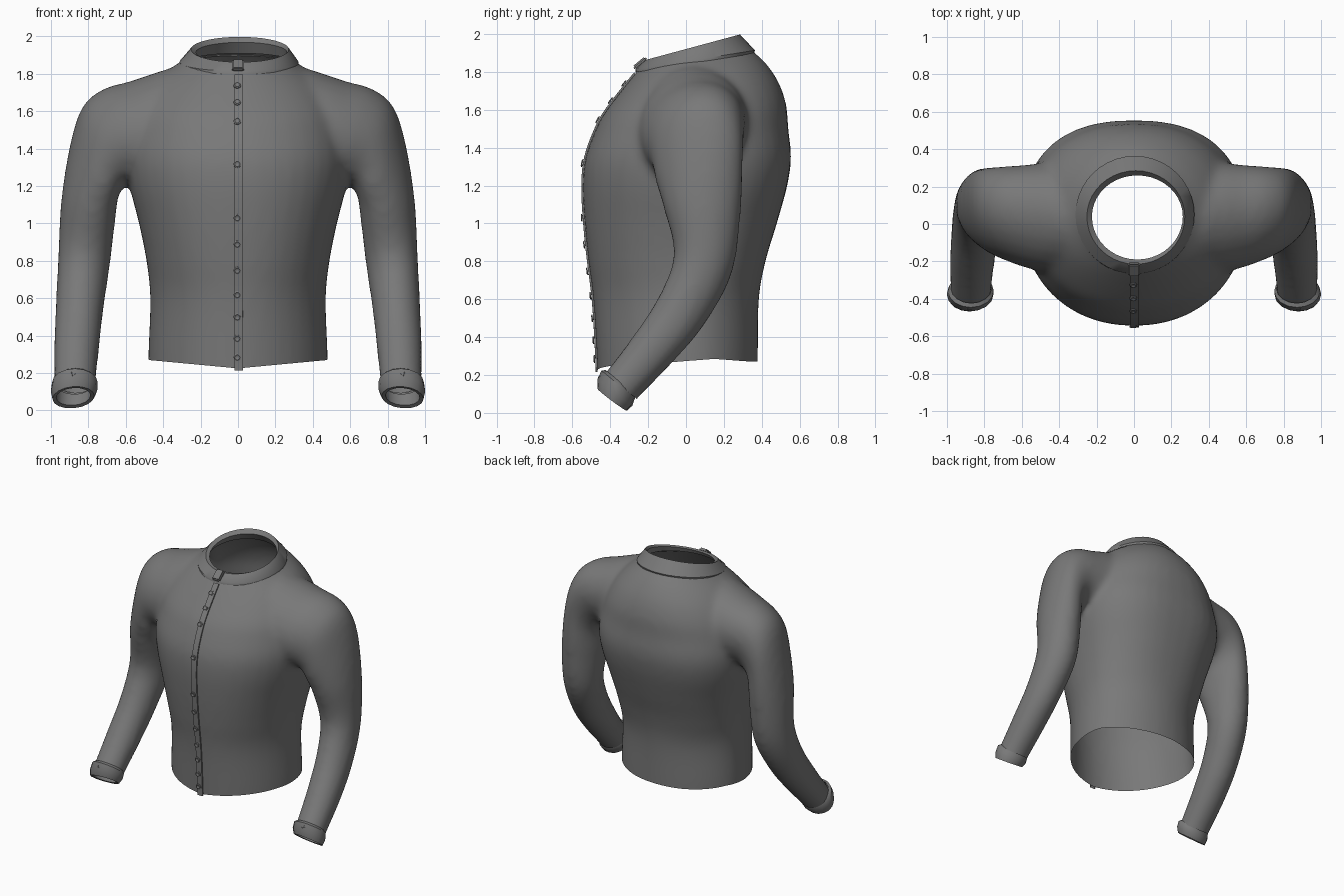
import bpy, bmesh, math
from mathutils import Vector, Matrix
from mathutils.bvhtree import BVHTree

if "Cube" in bpy.data.objects:
    bpy.data.objects.remove(bpy.data.objects["Cube"])

# Dark grey cloth
cloth = bpy.data.materials.new("dark_cloth")
cloth.diffuse_color = (.19, .19, .19, 1)
cloth.use_nodes = True
cloth.node_tree.nodes["Principled BSDF"].inputs["Base Color"].default_value = cloth.diffuse_color


def make_object(name, bm, angle=40):
    bmesh.ops.recalc_face_normals(bm, faces=bm.faces)
    me = bpy.data.meshes.new(name)
    bm.to_mesh(me)
    me.materials.append(cloth)
    ob = bpy.data.objects.new(name, me)
    bpy.context.collection.objects.link(ob)
    bpy.ops.object.select_all(action='DESELECT')
    ob.select_set(True)
    bpy.context.view_layer.objects.active = ob
    bpy.ops.object.shade_smooth_by_angle(angle=math.radians(angle))
    return ob


def smooth_rings(rings, steps=5):
    """Catmull-Rom interpolation between rings."""
    R = [[Vector(p) for p in r] for r in rings]
    out = []
    for i in range(len(R) - 1):
        a, b, c, d = R[max(i - 1, 0)], R[i], R[i + 1], R[min(i + 2, len(R) - 1)]
        for k in range(steps):
            t = k / steps
            out.append([(2 * q + (r - p) * t + (2 * p - 5 * q + 4 * r - s) * t * t
                         + (3 * q - p - 3 * r + s) * t ** 3) / 2 for p, q, r, s in zip(a, b, c, d)])
    return out + [R[-1]]


def loft(bm, rings, cap=False, closed=True):
    """Skin a list of point rings with quads."""
    vs = [[bm.verts.new(p) for p in r] for r in rings]
    n = len(vs[0])
    for a, b in zip(vs, vs[1:]):
        for i in range(n if closed else n - 1):
            j = (i + 1) % n
            bm.faces.new((a[i], a[j], b[j], b[i]))
    if cap:
        bm.faces.new(vs[0][::-1])
        bm.faces.new(vs[-1])


def body_ring(z, w, yf, yb, tilt=0, pf=2.0, pb=2.0, y0=0.02, n=40, cx=0):
    """Egg-shaped horizontal ring with front and back squareness and a tilted plane."""
    pts = []
    for i in range(n):
        t = 2 * math.pi * i / n
        c, s = math.cos(t), math.sin(t)
        e = 2 / (pb if s > 0 else pf)
        x = w * math.copysign(abs(c) ** e, c)
        y = y0 + ((yb - y0) if s > 0 else (yf - y0)) * abs(s) ** e
        pts.append((cx + x, y, z + tilt * (y - 0.05)))
    return pts


def arm_ring(side, c, u, v, n=24):
    """Ring round centre c; u = outward half axis (x,z,y), v = backward half axis (y,z)."""
    pts = []
    uy = u[2] if len(u) > 2 else 0
    for i in range(n):
        a, b = math.cos(2 * math.pi * i / n), math.sin(2 * math.pi * i / n)
        pts.append((side * (c[0] + a * u[0]), c[1] + a * uy + b * v[0], c[2] + a * u[1] + b * v[1]))
    return pts


# Torso and sleeve volumes, to be fused into one cloth surface
TORSO = [(.10, .48, -.46, .38, 0), (.30, .48, -.47, .38, 0), (.60, .47, -.49, .385, 0),
         (.80, .49, -.515, .42, 0, 2.1, 2.2), (1.0, .53, -.535, .48, 0, 2.15, 2.3),
         (1.2, .58, -.545, .535, 0, 2.15, 2.4), (1.35, .595, -.53, .555, 0, 2.15, 2.4),
         (1.5, .575, -.475, .54, 0, 2.1, 2.3), (1.6, .545, -.435, .53, .05, 2.1, 2.2),
         (1.70, .49, -.375, .49, .10, 2.05, 2.1), (1.79, .41, -.31, .425, .14),
         (1.855, .32, -.255, .36, .158), (1.90, .27, -.21, .315, .158), (1.97, .25, -.2, .30, .158)]
SLEEVE = [((.15, .04, 1.50), (0, .24), (.22, 0)), ((.34, .04, 1.52), (0, .305), (.27, 0)),
          ((.46, .035, 1.505), (.0, .295, .03), (.29, 0)),
          ((.57, .04, 1.49), (.01, .27, .04), (.275, 0)),
          ((.66, .05, 1.465), (.06, .255, .05), (.255, 0)), ((.725, .06, 1.405), (.105, .222, .05), (.24, 0)),
          ((.768, .07, 1.285), (.127, .15, .045), (.228, 0.02)),
          ((.80, .085, 1.075), (.145, .055, .02), (.205, -.02)),
          ((.824, .09, .79), (.139, .02), (.155, -.05)), ((.847, -.02, .545), (.129, 0), (.122, -.075)),
          ((.863, -.175, .335), (.122, 0), (.107, -.068)), ((.872, -.335, .15), (.112, 0), (.088, -.067)),
          ((.875, -.40, .07), (.11, 0), (.085, -.065))]
bm = bmesh.new()
loft(bm, smooth_rings([body_ring(*r) for r in TORSO]), cap=True)
for side in (1, -1):
    b2 = bmesh.new()
    loft(b2, smooth_rings([arm_ring(side, *r) for r in SLEEVE]), cap=True)
    bmesh.ops.recalc_face_normals(b2, faces=b2.faces)
    tmp = bpy.data.meshes.new("tmp")
    b2.to_mesh(tmp)
    bm.from_mesh(tmp)
    bpy.data.meshes.remove(tmp)
body = make_object("jacket_body", bm)
rem = body.modifiers.new("fuse", 'REMESH')
rem.mode = 'VOXEL'
rem.voxel_size = 0.022
smo = body.modifiers.new("soften", 'SMOOTH')
smo.factor, smo.iterations = 0.5, 12
fused = bpy.data.meshes.new_from_object(body.evaluated_get(bpy.context.evaluated_depsgraph_get()))
body.modifiers.clear()

# Open the neck, hem and wrists
bm = bmesh.new()
bm.from_mesh(fused)
bpy.data.meshes.remove(fused)


def cut(point, normal, test):
    faces = [f for f in bm.faces if all(test(v.co) for v in f.verts)]
    geom = {g for f in faces for g in list(f.verts) + list(f.edges)}
    bmesh.ops.bisect_plane(bm, geom=list(geom) + faces, dist=1e-5, plane_co=point,
                           plane_no=normal, clear_outer=True)


cut((0, .05, 1.872), (0, -.158, 1), lambda c: c.z > 1.5)
cut((0, 0, .27), (0, 0, -1), lambda c: abs(c.x) < .6 and c.z < .5)
cut((0, -.345, .14), (0, -.6, -.78), lambda c: abs(c.x) > .65 and c.z < .5)
# Front hem dips to a point in the middle, sides arch up a little
for v in bm.verts:
    if abs(v.co.x) < .6 and v.co.z < .5:
        dip = .045 * max(0, 1 - abs(v.co.x) / .48) if v.co.y < 0 else 0
        arch = .015 * max(0, 1 - abs(v.co.y - .15) / .2)
        v.co.z += (arch - dip) * (.5 - v.co.z) / .23
bmesh.ops.recalc_face_normals(bm, faces=bm.faces)
bm.to_mesh(body.data)
body.data.shade_smooth()
surface = BVHTree.FromBMesh(bm)
bm.free()


def front_at(x, z):
    """Point and outward normal of the cloth at the front."""
    p, n, _, _ = surface.ray_cast(Vector((x, -2, z)), Vector((0, 1, 0)))
    if p is None:
        return Vector((x, -.25, z)), Vector((0, -.7, .7))
    return p, (n if n.y < 0 else -n)


# Standing collar with a folded rim
bm = bmesh.new()
loft(bm, [body_ring(1.848, .318, -.268, .358, .158, y0=.05, cx=.005),
          body_ring(1.864, .318, -.266, .364, .158, y0=.05, cx=.005),
          body_ring(1.934, .262, -.215, .285, .27, y0=.04, cx=.01),
          body_ring(1.918, .243, -.19, .26, .24, y0=.04, cx=.018),
          body_ring(1.87, .262, -.205, .30, .158, y0=.05, cx=.01)])
make_object("collar", bm)

# Button placket down the front
bm = bmesh.new()
rows = []
for i in range(50):
    z = .235 + (1.79 - .235) * i / 49
    l, n = front_at(-.018, z)
    r, _ = front_at(.026, z)
    rows.append([l, l + n * .01, r + n * .01, r])
rows.insert(0, [p - Vector((0, 0, .02)) for p in rows[0]])
loft(bm, rows, closed=False)
make_object("placket", bm)


def add_button(name, pos, normal, radius=.02):
    """Small dished disc."""
    bm = bmesh.new()
    prof = [(radius, 0), (radius, .005), (radius * .7, .008), (radius * .45, .004)]
    loft(bm, [[(r * math.cos(math.pi * k / 6), r * math.sin(math.pi * k / 6), h)
               for k in range(12)] for r, h in prof], cap=True)
    m = Matrix.Translation(pos) @ normal.to_track_quat('Z', 'Y').to_matrix().to_4x4()
    bmesh.ops.transform(bm, matrix=m, verts=bm.verts)
    make_object(name, bm)


for z in (.285, .385, .50, .62, .75, .89, 1.03, 1.315, 1.54, 1.64, 1.73):
    p, n = front_at(-.004, z)
    add_button("front_button", p + n * .011, n)

# Collar tab at the throat
bm = bmesh.new()
bmesh.ops.create_cube(bm, size=1, matrix=Matrix.Translation((.0, -.242, 1.845))
                      @ Matrix.Rotation(math.radians(40), 4, 'X')
                      @ Matrix.Diagonal((.066, .085, .026, 1)))
bmesh.ops.bevel(bm, geom=bm.edges[:], offset=.008, segments=2, affect='EDGES')
make_object("collar_tab", bm)

# Turned-back cuffs, each with a button
CUFF = [((.87, -.345, .16), (.108, 0), (.078, -.066)), ((.872, -.358, .15), (.122, 0), (.088, -.074)),
        ((.876, -.375, .108), (.125, -.005), (.092, -.07)), ((.88, -.39, .07), (.112, -.008), (.078, -.058)),
        ((.88, -.39, .074), (.092, -.006), (.062, -.046)), ((.875, -.36, .14), (.095, 0), (.068, -.053))]
for side in (1, -1):
    bm = bmesh.new()
    loft(bm, [arm_ring(side, *r, n=16) for r in CUFF])
    make_object("cuff", bm)
    add_button("cuff_button", Vector((side * .88, -.450, .195)), Vector((0, -.8, .6)), .016)
